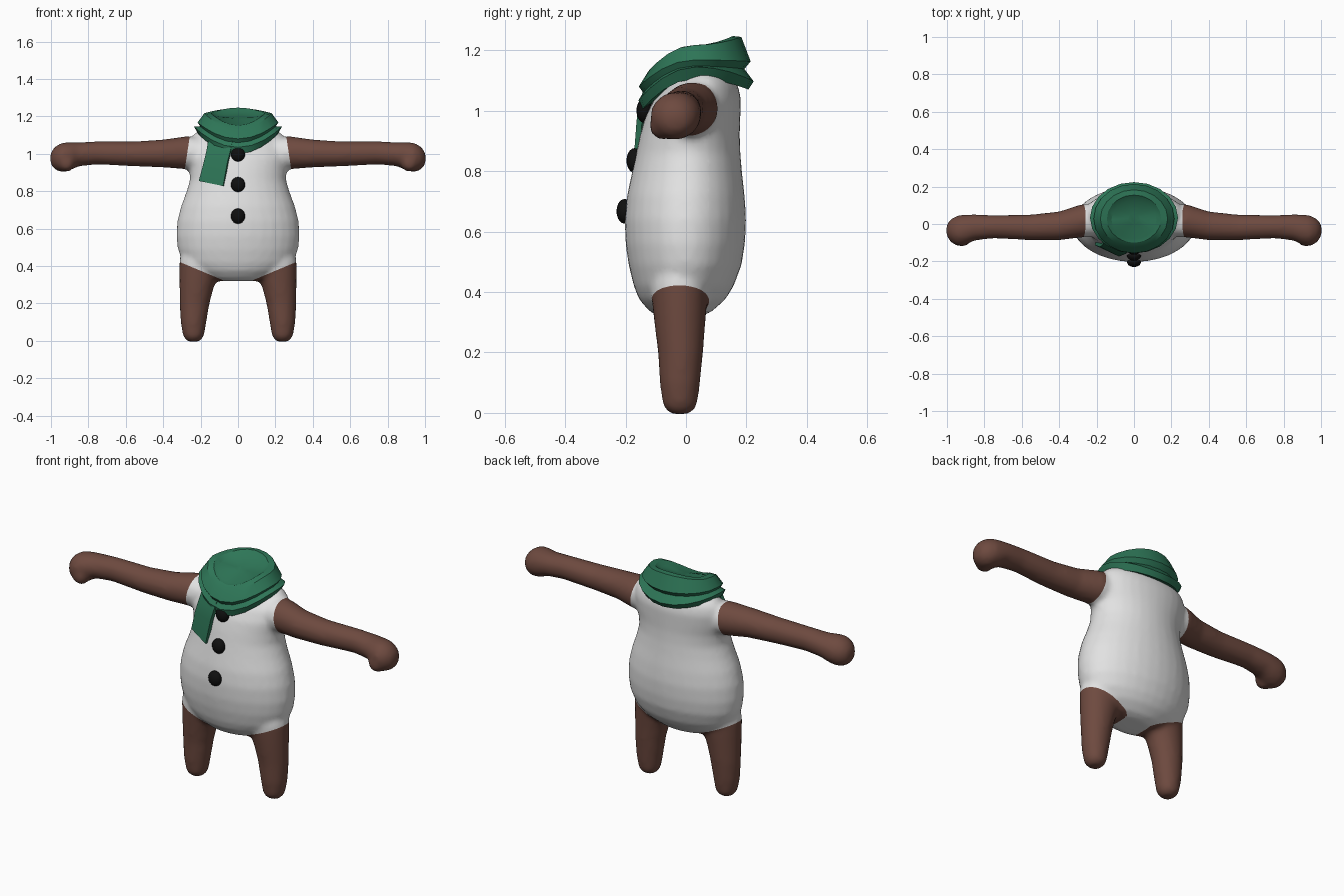
import bpy, bmesh, math
from mathutils import Vector

if "Cube" in bpy.data.objects:
    bpy.data.objects.remove(bpy.data.objects["Cube"])


def material(name, rgb):
    m = bpy.data.materials.new(name)
    m.diffuse_color = (*rgb, 1)
    m.use_nodes = True
    m.node_tree.nodes["Principled BSDF"].inputs["Base Color"].default_value = m.diffuse_color
    return m


WHITE = material("soft_white", (0.76, 0.76, 0.76))
BROWN = material("brown", (0.155, 0.068, 0.05))
GREEN = material("scarf_green", (0.027, 0.18, 0.095))
BLACK = material("button_black", (0.005, 0.005, 0.005))


def loft(bm, rings):
    """Skin closed rings of points and cap both ends."""
    vs = [[bm.verts.new(p) for p in r] for r in rings]
    n = len(vs[0])
    for a, b in zip(vs, vs[1:]):
        for i in range(n):
            j = (i + 1) % n
            bm.faces.new((a[i], a[j], b[j], b[i]))
    bm.faces.new(vs[0][::-1])
    bm.faces.new(vs[-1])


def finish(name, bm, mats, angle=180):
    bmesh.ops.recalc_face_normals(bm, faces=bm.faces)
    me = bpy.data.meshes.new(name)
    bm.to_mesh(me)
    bm.free()
    ob = bpy.data.objects.new(name, me)
    bpy.context.collection.objects.link(ob)
    for m in mats:
        me.materials.append(m)
    bpy.ops.object.select_all(action='DESELECT')
    ob.select_set(True)
    bpy.context.view_layer.objects.active = ob
    bpy.ops.object.shade_smooth_by_angle(angle=math.radians(angle))
    return ob


def circle(n):
    return [(math.cos(2 * math.pi * i / n), math.sin(2 * math.pi * i / n)) for i in range(n)]


# --- body: torso, arms and legs fused into one smooth skin
bm = bmesh.new()
# torso rings: z, half width, front y, back y
torso = [(.32, .10, -.09, .05), (.335, .18, -.12, .085), (.375, .25, -.155, .13),
         (.42, .295, -.173, .158), (.49, .322, -.19, .184), (.56, .33, -.2, .195),
         (.64, .325, -.203, .199), (.72, .305, -.195, .194), (.79, .278, -.18, .186),
         (.86, .257, -.165, .18), (.92, .26, -.152, .178), (.98, .276, -.135, .18),
         (1.04, .276, -.105, .182), (1.085, .255, -.065, .172), (1.115, .225, -.035, .15),
         (1.135, .17, -.01, .12)]
loft(bm, [[(rx * c, (f + b) / 2 + (b - f) / 2 * s, z) for c, s in circle(32)]
          for z, rx, f, b in torso])
# arm rings: x, y, z, radius y, radius z
arm = [(.15, .02, 1.0, .085, .085), (.28, .017, 1.006, .089, .088), (.4, -.01, 1.002, .077, .075),
       (.55, -.018, 1.0, .069, .067), (.75, -.015, 1.005, .062, .062), (.85, -.018, .998, .07, .064),
       (.9, -.03, .987, .081, .076), (.94, -.036, .981, .083, .079), (.975, -.036, .977, .066, .065),
       (.995, -.034, .976, .042, .042), (1.004, -.034, .976, .018, .018)]
# leg rings: z, x, y, radius x, radius y
leg = [(-.004, .238, -.02, .025, .025), (.005, .238, -.02, .043, .045), (.03, .238, -.02, .057, .058),
       (.1, .238, -.02, .069, .067), (.2, .232, -.018, .08, .075), (.28, .222, -.02, .091, .083),
       (.35, .209, -.021, .105, .09), (.42, .2, -.022, .114, .095), (.5, .19, -.02, .11, .09)]
for side in (-1, 1):
    loft(bm, [[(side * x, y + ry * c, z + rz * s) for c, s in circle(24)]
              for x, y, z, ry, rz in arm])
    loft(bm, [[(side * (x + rx * c), y + ry * s, z) for c, s in circle(24)]
              for z, x, y, rx, ry in leg])
    # thumb bump
    thumb = bmesh.ops.create_uvsphere(bm, u_segments=16, v_segments=10, radius=.047)['verts']
    bmesh.ops.translate(bm, verts=thumb, vec=(side * .918, -.075, .95))
body = finish("body", bm, [WHITE, BROWN])
rm = body.modifiers.new("fuse", 'REMESH')
rm.mode = 'VOXEL'
rm.voxel_size = .014
sm = body.modifiers.new("soften", 'SMOOTH')
sm.factor = .5
sm.iterations = 5
for m in ("fuse", "soften"):
    bpy.ops.object.modifier_apply(modifier=m)

# cut clean colour borders, then colour limbs brown
bm = bmesh.new()
bm.from_mesh(body.data)


def cut(co, no):
    bmesh.ops.bisect_plane(bm, geom=bm.verts[:] + bm.edges[:] + bm.faces[:],
                           plane_co=co, plane_no=no, dist=1e-5)


for side in (-1, 1):
    cut((side * .272, 0, 1), (side, 0, .15))
    cut((side * .10, 0, .333), (side * -.42, 0, 1))
cut((0, -.118, 0), (0, 1, 0))
cut((0, .076, 0), (0, 1, 0))
for f in bm.faces:
    c = f.calc_center_median()
    x = abs(c.x)
    is_arm = c.z > .88 and x + .15 * (c.z - 1) > .272
    is_leg = x > .08 and c.z < .333 + .42 * (x - .10) and -.118 < c.y < .076
    f.material_index = 1 if is_arm or is_leg else 0
    f.smooth = True
bm.to_mesh(body.data)
bm.free()

# --- scarf wrap: tilted, saddle-shaped layers
# rings: half width, front y, back y, front z, side z, back z
wrap = [(.15, -.08, .14, 1.05, 1.125, 1.10), (.212, -.148, .206, 1.0, 1.105, 1.07),
        (.235, -.157, .224, 1.035, 1.145, 1.097), (.203, -.142, .193, 1.06, 1.148, 1.138),
        (.216, -.156, .214, 1.08, 1.168, 1.163), (.18, -.125, .183, 1.13, 1.217, 1.244),
        (.145, -.10, .155, 1.152, 1.217, 1.247), (.12, -.08, .125, 1.155, 1.2, 1.222),
        (.03, 0, .06, 1.185, 1.193, 1.2)]
bm = bmesh.new()
loft(bm, [[(rx * c, (f + b) / 2 + (b - f) / 2 * s, zs + ((zb if s > 0 else zf) - zs) * s * s)
           for c, s in circle(20)] for rx, f, b, zf, zs, zb in wrap])
finish("scarf_wrap", bm, [GREEN], 28)

# --- scarf tail hanging over the chest: left and right edge points
tail = [((-.16, -.095, 1.07), (-.03, -.14, 1.07)), ((-.168, -.112, 1.02), (-.04, -.158, 1.02)),
        ((-.182, -.122, .96), (-.056, -.164, .96)), ((-.21, -.113, .855), (-.08, -.174, .828))]
bm = bmesh.new()
back = Vector((.006, .018, 0))
loft(bm, [[Vector(l), Vector(r), Vector(r) + back, Vector(l) + back] for l, r in tail])
finish("scarf_tail", bm, [GREEN], 28)

# --- three buttons
for i, (y, z) in enumerate([(-.203, .667), (-.17, .835), (-.137, 1.0)]):
    bm = bmesh.new()
    bmesh.ops.create_uvsphere(bm, u_segments=16, v_segments=10, radius=1)
    bmesh.ops.scale(bm, verts=bm.verts, vec=(.038, .027, .041))
    bmesh.ops.translate(bm, verts=bm.verts, vec=(0, y, z))
    finish(f"button_{i + 1}", bm, [BLACK], 40)
